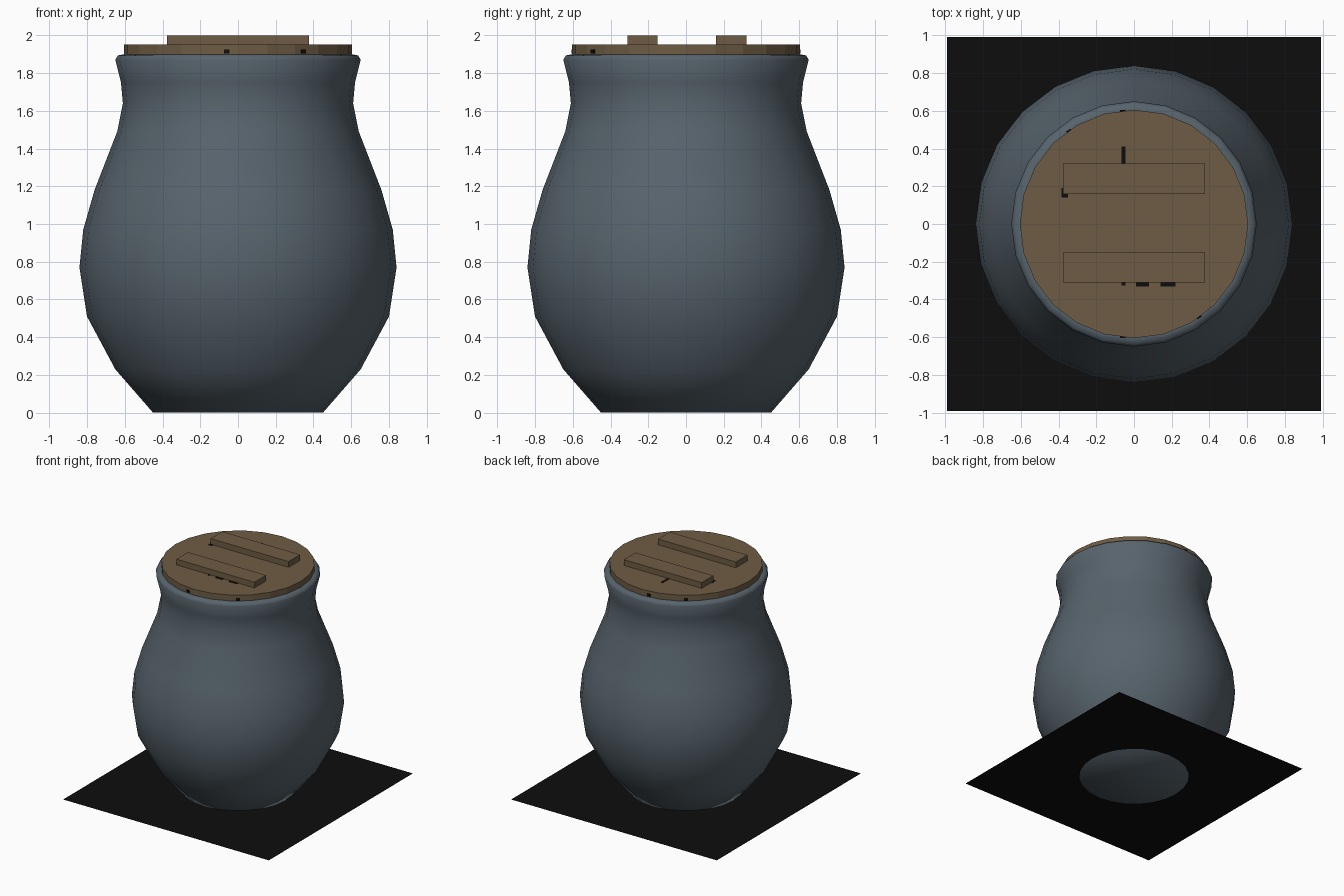
import bpy, bmesh, math

if "Cube" in bpy.data.objects:
    bpy.data.objects.remove(bpy.data.objects["Cube"])

SIDES = 24

def material(name, color):
    m = bpy.data.materials.new(name)
    m.diffuse_color = (*color, 1)
    m.use_nodes = True
    m.node_tree.nodes["Principled BSDF"].inputs["Base Color"].default_value = m.diffuse_color
    return m

clay = material("blue_grey_clay", (0.095, 0.125, 0.150))
wood = material("brown_wood", (0.156, 0.107, 0.058))
black = material("black", (0.004, 0.004, 0.004))

def finish(name, bm, mat):
    bmesh.ops.recalc_face_normals(bm, faces=bm.faces)
    me = bpy.data.meshes.new(name)
    bm.to_mesh(me)
    bm.free()
    me.materials.append(mat)
    ob = bpy.data.objects.new(name, me)
    bpy.context.collection.objects.link(ob)
    return ob

def lathe(name, profile, mat):
    # Rings joined by quads, closed with a cap at both ends
    bm = bmesh.new()
    rings = []
    for r, z in profile:
        rings.append([bm.verts.new((r * math.cos(2 * math.pi * i / SIDES),
                                    r * math.sin(2 * math.pi * i / SIDES), z))
                      for i in range(SIDES)])
    for a, b in zip(rings, rings[1:]):
        for i in range(SIDES):
            j = (i + 1) % SIDES
            bm.faces.new((a[i], a[j], b[j], b[i]))
    bm.faces.new(rings[0])
    bm.faces.new(rings[-1])
    return finish(name, bm, mat)

def box(name, x0, x1, y0, y1, z0, z1, mat, turn=0):
    bm = bmesh.new()
    bmesh.ops.create_cube(bm, size=1)
    for v in bm.verts:
        v.co = ((v.co.x + .5) * (x1 - x0) + x0,
                (v.co.y + .5) * (y1 - y0) + y0,
                (v.co.z + .5) * (z1 - z0) + z0)
    ob = finish(name, bm, mat)
    ob.rotation_euler.z = turn
    return ob

# Round clay jar with flared lip
jar = lathe("jar", [(0.45, 0), (0.65, 0.23), (0.80, 0.51), (0.84, 0.77),
                    (0.82, 0.97), (0.76, 1.18), (0.64, 1.49), (0.61, 1.64),
                    (0.62, 1.75), (0.65, 1.87), (0.637, 1.893), (0.60, 1.90),
                    (0.57, 1.89)], clay)
bpy.context.view_layer.objects.active = jar
jar.select_set(True)
bpy.ops.object.shade_smooth_by_angle(angle=math.radians(50))
jar.select_set(False)

# Wooden lid with two handle planks
lathe("lid", [(0.605, 1.895), (0.605, 1.95)], wood)
box("back_plank", -0.375, 0.375, 0.16, 0.32, 1.94, 2.0, wood)
box("front_plank", -0.375, 0.375, -0.31, -0.15, 1.94, 2.0, wood)

# Small dark cracks on the lid top
for n, (x0, x1, y0, y1) in enumerate([(-0.065, -0.045, 0.32, 0.41),
                                      (-0.385, -0.35, 0.14, 0.19),
                                      (-0.065, -0.045, -0.325, -0.31),
                                      (0.01, 0.08, -0.33, -0.31),
                                      (0.14, 0.22, -0.33, -0.31)]):
    box(f"lid_crack_{n}", x0, x1, y0, y1, 1.948, 1.952, black)

# Small dark nicks on the lid edge
for n, deg in enumerate([264.3, 305, 125, 95.7]):
    box(f"edge_nick_{n}", 0.598, 0.607, -0.014, 0.014, 1.903, 1.925, black,
        math.radians(deg))

# Black square sheet around the foot
bm = bmesh.new()
bmesh.ops.create_grid(bm, x_segments=1, y_segments=1, size=0.99)
sheet = finish("base_sheet", bm, black)
sheet.location.z = 0.004
